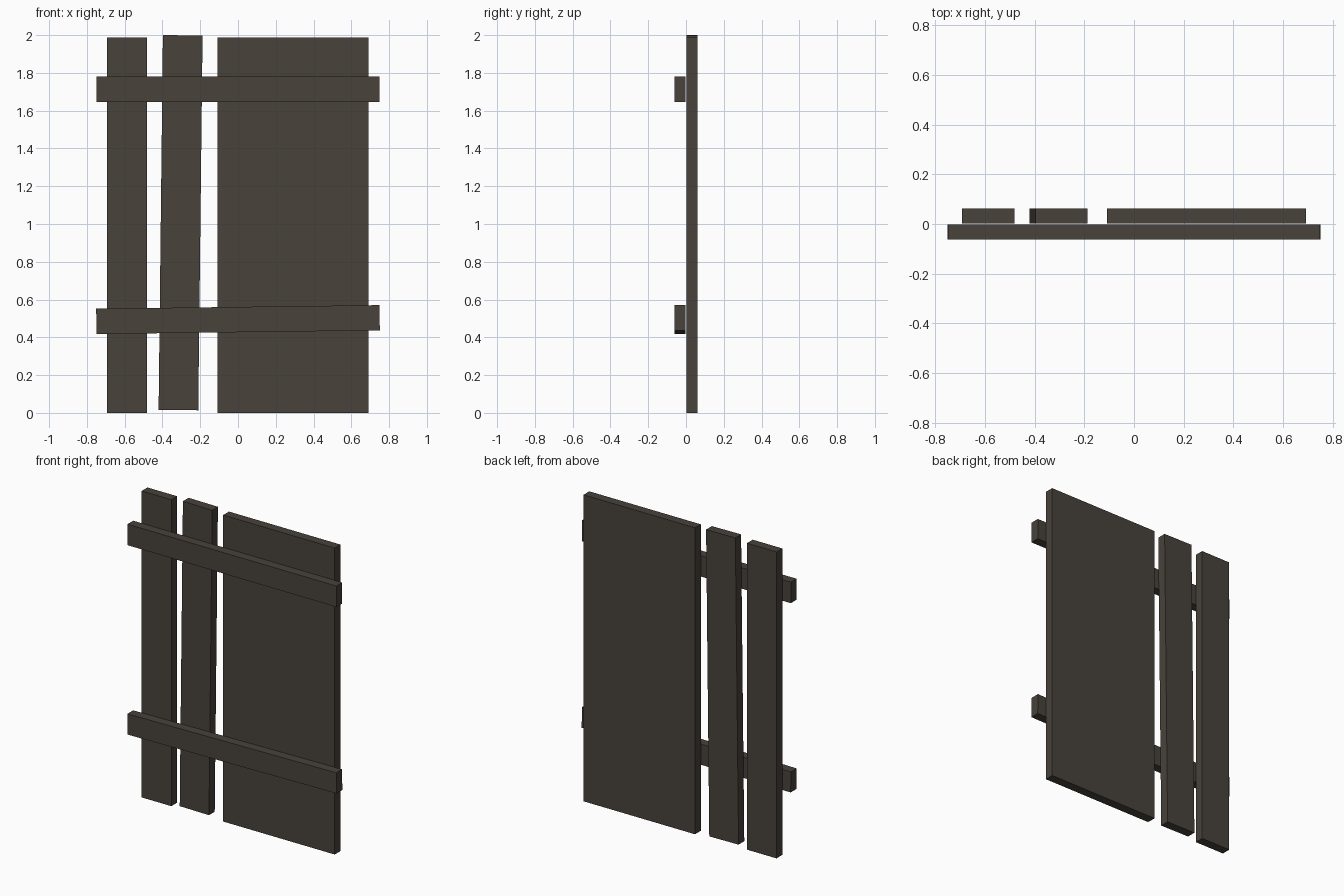
import bpy

if "Cube" in bpy.data.objects:
    bpy.data.objects.remove(bpy.data.objects["Cube"])

wood = bpy.data.materials.new("dark weathered wood")
wood.diffuse_color = (0.065, 0.054, 0.043, 1)
wood.use_nodes = True
wood.node_tree.nodes["Principled BSDF"].inputs["Base Color"].default_value = wood.diffuse_color


def board(name, x, y, z, size, tilt=0.0):
    """Flat timber board, tilted within the x-z plane."""
    bpy.ops.mesh.primitive_cube_add(size=1, location=(x, y, z), rotation=(0, tilt, 0))
    ob = bpy.context.object
    ob.name = name
    ob.scale = size
    ob.data.materials.append(wood)


THICK = 0.059
BACK, FRONT = 0.0325, -0.0325

# Upright boards
board("left_plank", -0.587, BACK, 0.994, (0.212, THICK, 1.988))
board("crooked_plank", -0.304, BACK, 1.007, (0.21, THICK, 1.984), 0.0115)
board("wide_panel", 0.292, BACK, 0.994, (0.80, THICK, 1.988))

# Cross rails
board("upper_rail", 0, FRONT, 1.714, (1.5, THICK, 0.136))
board("lower_rail", 0, FRONT, 0.494, (1.5, THICK, 0.134), -0.0125)
